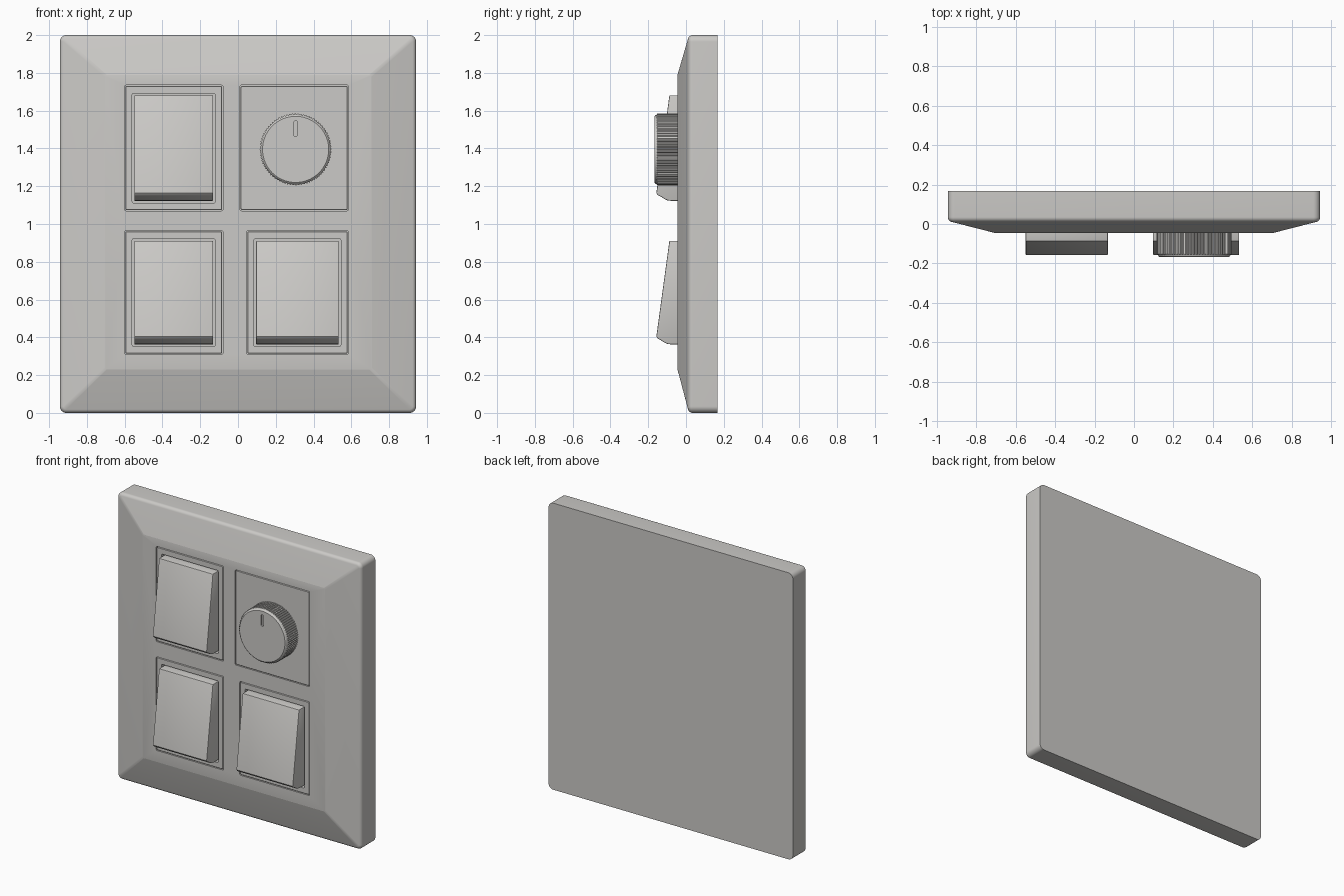
import bpy, bmesh, math

if "Cube" in bpy.data.objects:
    bpy.data.objects.remove(bpy.data.objects["Cube"])

mat = bpy.data.materials.new("warm_light_grey")
mat.diffuse_color = (0.60, 0.59, 0.57, 1.0)
mat.use_nodes = True
mat.node_tree.nodes["Principled BSDF"].inputs["Base Color"].default_value = mat.diffuse_color


def finish(name, bm, angle=13):
    bmesh.ops.recalc_face_normals(bm, faces=bm.faces)
    me = bpy.data.meshes.new(name)
    bm.to_mesh(me)
    bm.free()
    me.materials.append(mat)
    me.shade_smooth()
    me.set_sharp_from_angle(angle=math.radians(angle))
    ob = bpy.data.objects.new(name, me)
    bpy.context.collection.objects.link(ob)
    return ob


def rounded_rect(x0, x1, z0, z1, r, y, seg=8):
    pts = []
    corners = [(x1 - r, z1 - r), (x0 + r, z1 - r), (x0 + r, z0 + r), (x1 - r, z0 + r)]
    for i, (cx, cz) in enumerate(corners):
        for k in range(seg + 1):
            a = math.pi / 2 * (i + k / seg)
            pts.append((cx + r * math.cos(a), y, cz + r * math.sin(a)))
    return pts


def loft(name, rings):
    """Closed solid through matching rings of points, back to front."""
    bm = bmesh.new()
    loops = [[bm.verts.new(p) for p in ring] for ring in rings]
    n = len(loops[0])
    for a, b in zip(loops, loops[1:]):
        for i in range(n):
            j = (i + 1) % n
            bm.faces.new((a[i], a[j], b[j], b[i]))
    bm.faces.new(loops[0])
    bm.faces.new(loops[-1])
    return finish(name, bm)


def block(name, x0, x1, z0, z1, y_back, y_front, r=0.008, edge=0.0):
    rings = [rounded_rect(x0, x1, z0, z1, r, y_back, 3),
             rounded_rect(x0, x1, z0, z1, r, y_front + edge, 3)]
    if edge:
        rings.append(rounded_rect(x0 + edge, x1 - edge, z0 + edge, z1 - edge,
                                  r - edge / 2, y_front, 3))
    return loft(name, rings)


def cut(ob, cutters):
    """Apply boolean differences, then remove the cutters."""
    for c in cutters:
        c.hide_render = True
        m = ob.modifiers.new("cut", 'BOOLEAN')
        m.operation = 'DIFFERENCE'
        m.solver = 'EXACT'
        m.object = c
    dg = bpy.context.evaluated_depsgraph_get()
    me = bpy.data.meshes.new_from_object(ob.evaluated_get(dg))
    ob.modifiers.clear()
    ob.data = me
    me.shade_smooth()
    me.set_sharp_from_angle(angle=math.radians(13))
    for c in cutters:
        bpy.data.objects.remove(c)


BACK, FRONT = 0.168, -0.045

# wall plate: straight sides, rounded rim, sloped border, flat centre
rings = [rounded_rect(-0.943, 0.943, 0, 2, 0.035, BACK)]
for k in range(8):
    a = math.radians(75.7) * k / 7
    i = 0.025 * (1 - math.cos(a))
    rings.append(rounded_rect(-0.943 + i, 0.943 - i, i, 2 - i, 0.035 - i,
                              0.035 - 0.025 * math.sin(a)))
rings.append(rounded_rect(-0.706, 0.706, 0.23, 1.79, 0.012, FRONT))
plate = loft("wall_plate", rings)

# module openings: name, x0, x1, z0, z1
modules = [("top_left", -0.60, -0.08, 1.07, 1.735),
           ("bottom_left", -0.60, -0.08, 0.31, 0.965),
           ("bottom_right", 0.045, 0.585, 0.31, 0.965),
           ("dimmer", 0.01, 0.585, 1.07, 1.735)]
cut(plate, [block("cutter", x0, x1, z0, z1, 0.03, -0.1)
            for _, x0, x1, z0, z1 in modules])


def rocker(name, x0, x1, z0, z1):
    # side profile in (y, z): tilted face, thick at the bottom, curled under
    prof = [(0.04, z1), (-0.088, z1), (-0.157, z0 + 0.042), (-0.150, z0 + 0.031),
            (-0.135, z0 + 0.024), (-0.115, z0 + 0.011), (-0.098, z0 + 0.003),
            (-0.075, z0), (0.04, z0)]
    bm = bmesh.new()
    sides = [[bm.verts.new((x, y, z)) for y, z in prof] for x in (x0, x1)]
    bm.faces.new(sides[0])
    bm.faces.new(sides[1])
    n = len(prof)
    for i in range(n):
        j = (i + 1) % n
        bm.faces.new((sides[0][i], sides[0][j], sides[1][j], sides[1][i]))
    bmesh.ops.recalc_face_normals(bm, faces=bm.faces)
    edges = [e for e in bm.edges if e.calc_face_angle(0) > math.radians(55)]
    bmesh.ops.bevel(bm, geom=edges, offset=0.005, segments=2, affect='EDGES', profile=0.5)
    return finish(name, bm, 35)


# module inserts, and rockers in their recessed openings
for name, x0, x1, z0, z1 in modules:
    g = 0.004
    panel = block(name + "_insert", x0 + g, x1 - g, z0 + g, z1 - g, 0.06, FRONT, edge=0.003)
    if name != "dimmer":
        px0, px1, pz0, pz1 = x0 + 0.04, x1 - 0.041, z0 + 0.041, z1 - 0.043
        cut(panel, [block("cutter", px0, px1, pz0, pz1, 0.02, -0.1)])
        rocker(name + "_rocker", px0 + 0.011, px1 - 0.011, pz0 + 0.011, pz1 - 0.011)

# knurled dimmer knob
KX, KZ, TEETH = 0.305, 1.395, 80


def knob_ring(r, y, depth):
    pts = []
    for i in range(TEETH * 4):
        a = 2 * math.pi * i / (TEETH * 4)
        rr = r - (depth if i % 4 >= 2 else 0)
        pts.append((KX + rr * math.cos(a), y, KZ + rr * math.sin(a)))
    return pts


knob = loft("dimmer_knob", [knob_ring(0.190, 0.0, 0.005), knob_ring(0.190, -0.152, 0.005),
                            knob_ring(0.184, -0.156, 0.0), knob_ring(0.181, -0.163, 0.0),
                            knob_ring(0.175, -0.168, 0.0)])
# pointer groove on the knob face
cut(knob, [block("cutter", KX - 0.009, KX + 0.009, 1.465, 1.545, -0.158, -0.2, 0.006)])
